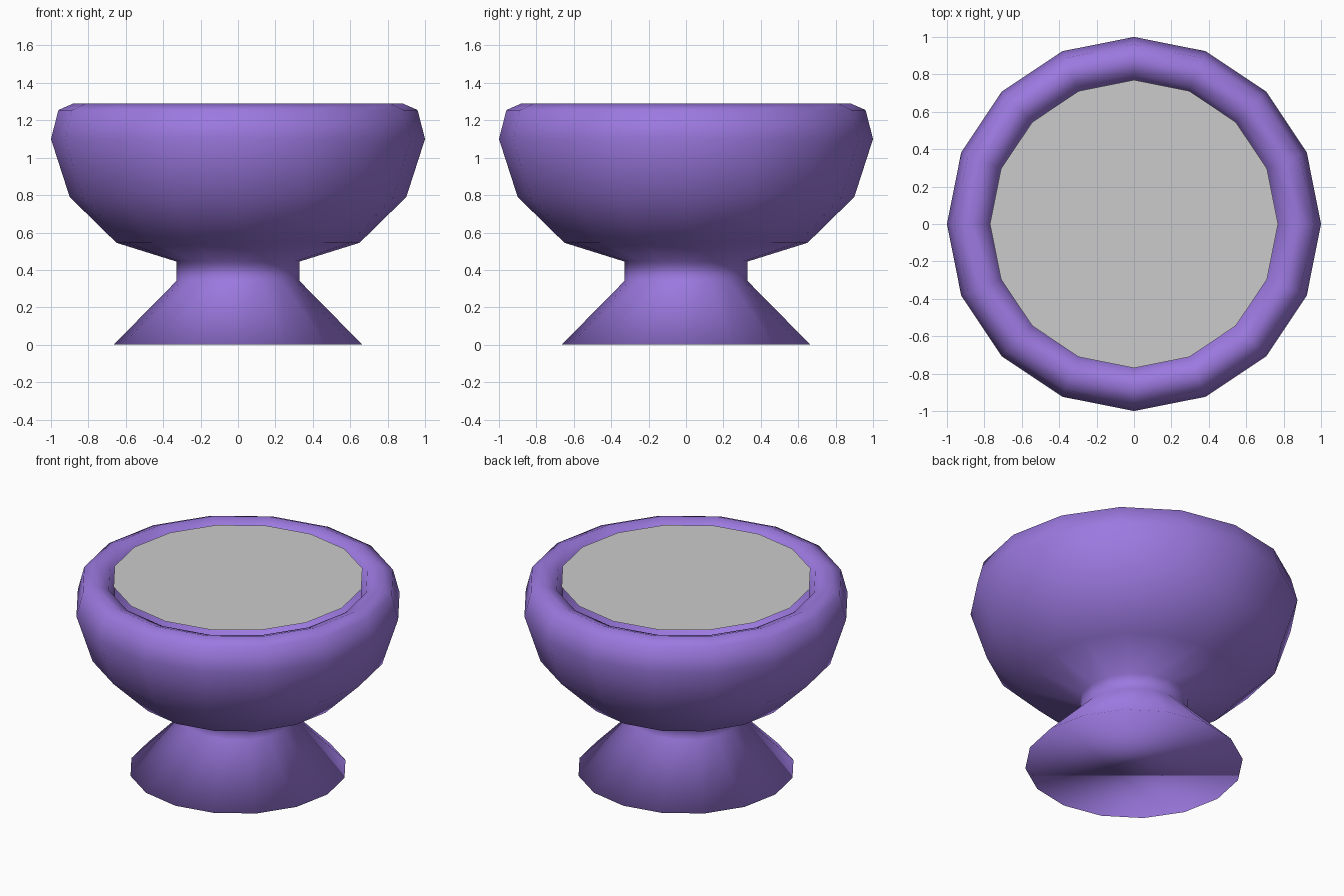
import bpy, bmesh
from math import cos, sin, tau

if "Cube" in bpy.data.objects:
    bpy.data.objects.remove(bpy.data.objects["Cube"])

SIDES = 16


def lathe(name, profile, cap_start=False):
    """Revolve (radius, height) points around z."""
    bm = bmesh.new()
    rings = [[bm.verts.new((r * cos(tau * i / SIDES), r * sin(tau * i / SIDES), z))
              for i in range(SIDES)] for r, z in profile]
    for low, high in zip(rings, rings[1:]):
        for i in range(SIDES):
            j = (i + 1) % SIDES
            bm.faces.new((low[i], low[j], high[j], high[i]))
    if cap_start:
        bm.faces.new(rings[0][::-1])
    for f in bm.faces:
        f.smooth = True
    mesh = bpy.data.meshes.new(name)
    bm.to_mesh(mesh)
    bm.free()
    obj = bpy.data.objects.new(name, mesh)
    bpy.context.collection.objects.link(obj)
    return obj


purple = bpy.data.materials.new("purple")
purple.diffuse_color = (0.33, 0.19, 0.74, 1)
purple.use_nodes = True
purple.node_tree.nodes["Principled BSDF"].inputs["Base Color"].default_value = purple.diffuse_color

# Flared foot, neck, bowl wall and rolled rim in one turned piece
bowl = lathe("footed_bowl", [
    (0.665, 0), (0.33, 0.34), (0.33, 0.445), (0.65, 0.545), (0.90, 0.79),
    (1.0, 1.10), (0.96, 1.255), (0.88, 1.29), (0.80, 1.26), (0.765, 1.17),
], cap_start=True)
bowl.data.materials.append(purple)

# Flat grey contents just below the rim
bpy.ops.mesh.primitive_circle_add(vertices=SIDES, radius=0.77, fill_type='NGON',
                                  location=(0, 0, 1.28))
bpy.context.object.name = "contents"
